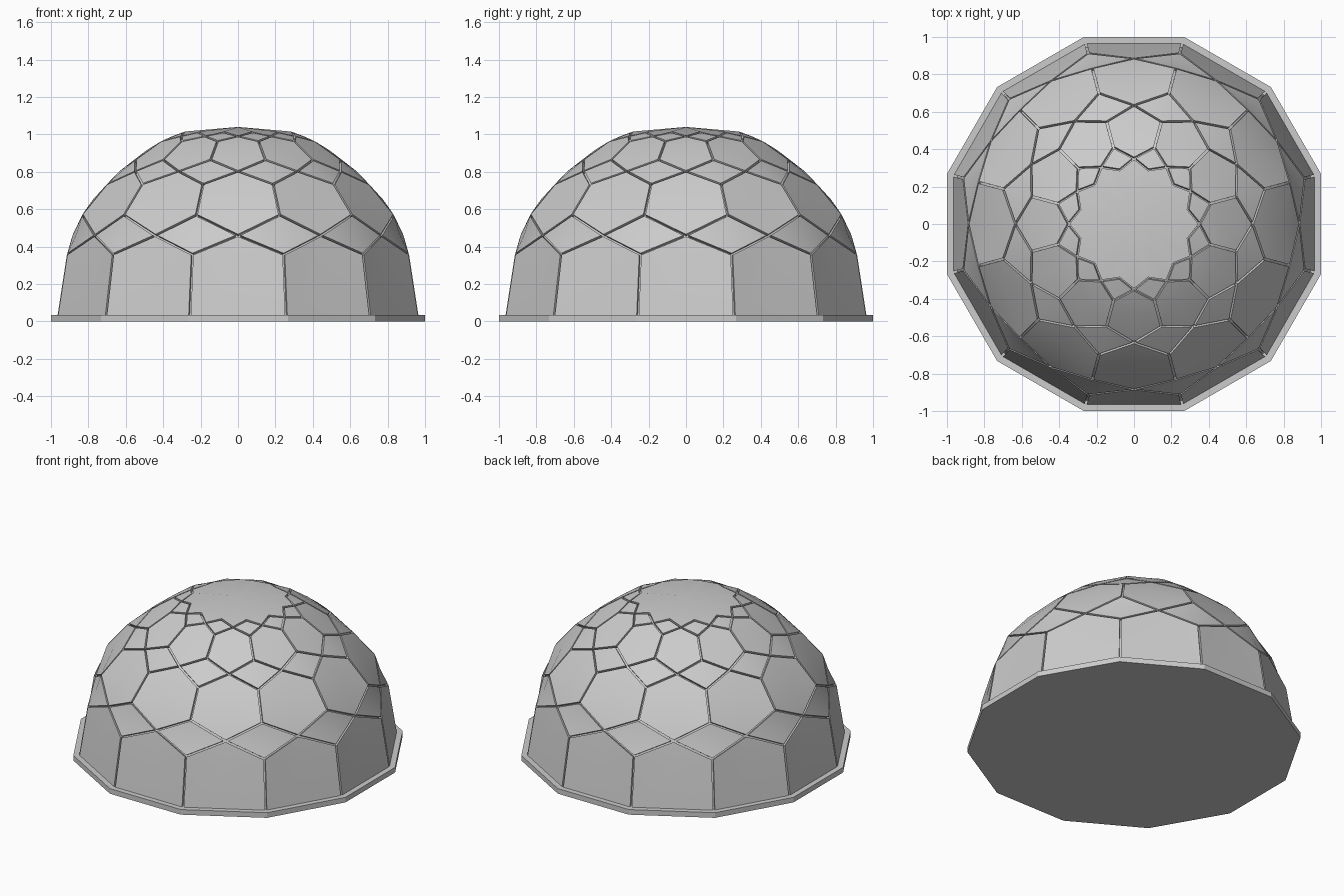
import bpy, bmesh
from math import sin, cos, radians
from mathutils import Vector

if "Cube" in bpy.data.objects:
    bpy.data.objects.remove(bpy.data.objects["Cube"])

N = 12
GAP, DEPTH = 0.006, 0.97

# seam rings: (radius, height, half-step offset)
RINGS = {
    "foot": (1.00, 0.025, 1), "a": (0.947, 0.36, 1), "b": (0.885, 0.46, 0),
    "c": (0.864, 0.57, 1), "d": (0.725, 0.735, 1), "e": (0.635, 0.803, 0),
    "f": (0.567, 0.865, 1), "g": (0.425, 0.965, 1), "h": (0.352, 0.99, 0),
    "i": (0.300, 1.012, 1),
}
# panel types: corners as (ring, half steps of 15 degrees), centre lift
ROWS = {
    "skirt_panels": ([("foot", -1), ("foot", 1), ("a", 1), ("b", 0), ("a", -1)], 1.0),
    "lower_diamonds": ([("a", 1), ("b", 2), ("c", 1), ("b", 0)], 1.015),
    "large_hexagons": ([("b", 0), ("c", 1), ("d", 1), ("e", 0), ("d", -1), ("c", -1)], 1.012),
    "middle_diamonds": ([("d", 1), ("e", 2), ("f", 1), ("e", 0)], 1.01),
    "small_hexagons": ([("e", 0), ("f", 1), ("g", 1), ("h", 0), ("g", -1), ("f", -1)], 1.008),
    "upper_diamonds": ([("g", 1), ("h", 2), ("i", 1), ("h", 0)], 1.003),
}


def point(ring, half, turn=0):
    r, z, _ = RINGS[ring]
    a = radians(15 * half + 30 * turn - 90)
    return Vector((r * cos(a), r * sin(a), z))


def finish(name, bm):
    bmesh.ops.remove_doubles(bm, verts=bm.verts, dist=0.0001)
    bmesh.ops.recalc_face_normals(bm, faces=bm.faces)
    me = bpy.data.meshes.new(name)
    bm.to_mesh(me)
    bm.free()
    ob = bpy.data.objects.new(name, me)
    bpy.context.collection.objects.link(ob)
    bpy.ops.object.select_all(action='DESELECT')
    ob.select_set(True)
    bpy.context.view_layer.objects.active = ob
    bpy.ops.object.shade_smooth_by_angle(angle=radians(25))
    return ob


def shrink(pts, centre):
    """Pull every corner in by an even gap, including the star's valleys."""
    out = []
    for i, p in enumerate(pts):
        to_next = (pts[(i + 1) % len(pts)] - p).normalized()
        to_prev = (pts[i - 1] - p).normalized()
        s = to_next.cross(to_prev)
        sign = 1 if s.dot(centre) > 0 else -1
        out.append(p + (to_next + to_prev) * (sign * GAP / max(s.length, 0.3)))
    return out


def plate(bm, pts, centre):
    pts = shrink(pts, centre)
    top = [bm.verts.new(p) for p in pts]
    low = [bm.verts.new(p * DEPTH) for p in pts]
    ct, cl = bm.verts.new(centre), bm.verts.new(centre * DEPTH)
    for i in range(len(pts)):
        j = (i + 1) % len(pts)
        bm.faces.new((top[i], top[j], ct))
        bm.faces.new((low[j], low[i], cl))
        bm.faces.new((top[j], top[i], low[i], low[j]))


def fan(bm, pts, centre):
    vs = [bm.verts.new(p) for p in pts]
    c = bm.verts.new(centre)
    for i in range(len(vs)):
        bm.faces.new((vs[i], vs[(i + 1) % len(vs)], c))


# panel rows, with the recessed core that shows in the seams
core = bmesh.new()
for name, (corners, lift) in ROWS.items():
    bm = bmesh.new()
    for k in range(N):
        pts = [point(r, h, k) for r, h in corners]
        centre = sum(pts, Vector()) / len(pts) * lift
        plate(bm, pts, centre)
        fan(core, [p * 0.98 for p in pts], centre * 0.98)
    finish(name, bm)

# star-shaped cap
star = [point("h" if h % 2 == 0 else "i", h) for h in range(2 * N)]
top = Vector((0, 0, 1.04))
bm = bmesh.new()
plate(bm, star, top)
finish("star_cap", bm)
fan(core, [p * 0.98 for p in star], top * 0.98)
finish("recessed_core", core)

# twelve-sided base slab
bm = bmesh.new()
R = 1 / cos(radians(15))
ring = [bm.verts.new((R * cos(radians(15 + 30 * k)), R * sin(radians(15 + 30 * k)), 0)) for k in range(N)]
f = bm.faces.new(ring)
ext = bmesh.ops.extrude_face_region(bm, geom=[f], use_keep_orig=True)
for v in ext["geom"]:
    if isinstance(v, bmesh.types.BMVert):
        v.co.z = 0.035
finish("base_slab", bm)
